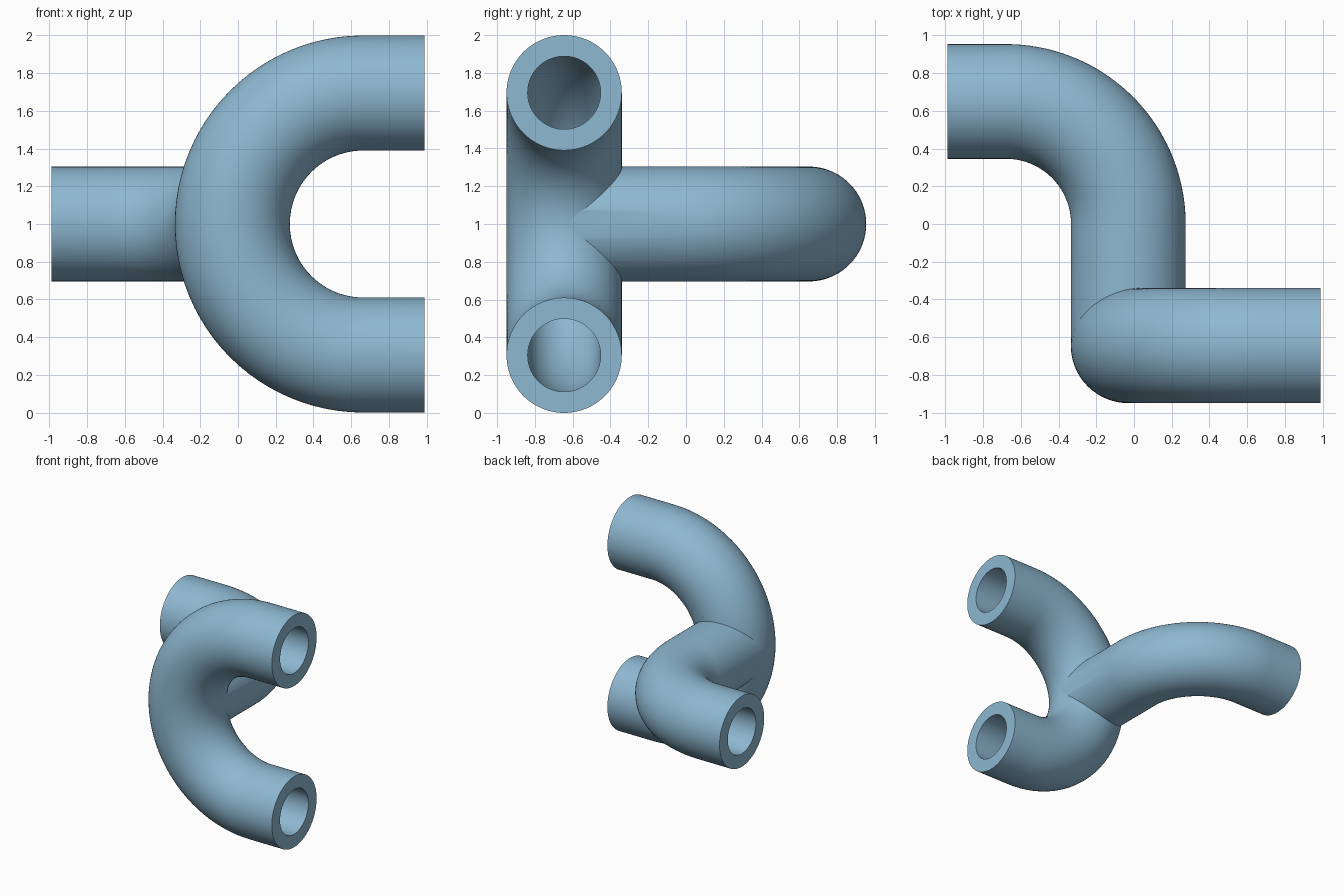
import bpy, bmesh, math
from mathutils import Vector

if "Cube" in bpy.data.objects:
    bpy.data.objects.remove(bpy.data.objects["Cube"])

OUTER, BORE = 0.305, 0.193
SIDES, ARC_STEPS = 96, 48

blue = bpy.data.materials.new("pale_blue")
blue.diffuse_color = (0.27, 0.48, 0.64, 1)
blue.use_nodes = True
blue.node_tree.nodes["Principled BSDF"].inputs["Base Color"].default_value = blue.diffuse_color


def arc(center, radius, start, end):
    """Points of an arc in a flat plane, angles in degrees."""
    pts = []
    for i in range(ARC_STEPS + 1):
        a = math.radians(start + (end - start) * i / ARC_STEPS)
        pts.append((center[0] + radius * math.cos(a), center[1] + radius * math.sin(a)))
    return pts


def sweep(name, path, normal, radius):
    """Closed round bar along a planar path; normal is the plane's normal."""
    bm = bmesh.new()
    rings = []
    for i, p in enumerate(path):
        t = (path[min(i + 1, len(path) - 1)] - path[max(i - 1, 0)]).normalized()
        side = normal.cross(t).normalized()
        rings.append([bm.verts.new(p + radius * (math.cos(a) * side + math.sin(a) * normal))
                      for a in (2 * math.pi * k / SIDES for k in range(SIDES))])
    for r0, r1 in zip(rings, rings[1:]):
        for k in range(SIDES):
            j = (k + 1) % SIDES
            bm.faces.new((r0[k], r0[j], r1[j], r1[k]))
    bm.faces.new(rings[0])
    bm.faces.new(rings[-1])
    bmesh.ops.recalc_face_normals(bm, faces=bm.faces)
    mesh = bpy.data.meshes.new(name)
    bm.to_mesh(mesh)
    bm.free()
    mesh.materials.append(blue)
    obj = bpy.data.objects.new(name, mesh)
    bpy.context.collection.objects.link(obj)
    return obj


def u_bend_path(end_x):
    flat = [(end_x, 1.695)] + arc((0.665, 1.0), 0.695, 90, 270) + [(end_x, 0.305)]
    return [Vector((x, -0.645, z)) for x, z in flat]


def branch_path(end_x):
    flat = [(end_x, 0.65)] + arc((-0.68, 0.0), 0.65, 90, 0) + [(-0.03, -0.645)]
    return [Vector((x, y, 1.0)) for x, y in flat]


def boolean(target, tool, operation):
    mod = target.modifiers.new(operation.lower(), 'BOOLEAN')
    mod.operation, mod.solver, mod.object = operation, 'EXACT', tool
    bpy.context.view_layer.objects.active = target
    bpy.ops.object.modifier_apply(modifier=mod.name)
    bpy.data.objects.remove(tool, do_unlink=True)


Y, Z = Vector((0, 1, 0)), Vector((0, 0, 1))

# Outer body: upright U bend with a curved branch behind it
pipe = sweep("branched_pipe", u_bend_path(0.988), Y, OUTER)
boolean(pipe, sweep("branch", branch_path(-0.988), Z, OUTER - 0.001), 'UNION')

# Bores, running out past the open ends
boolean(pipe, sweep("u_bend_bore", u_bend_path(1.1), Y, BORE), 'DIFFERENCE')
boolean(pipe, sweep("branch_bore", branch_path(-1.1), Z, BORE - 0.001), 'DIFFERENCE')

# Smooth walls, crisp rims and joint
bpy.ops.object.select_all(action='DESELECT')
pipe.select_set(True)
bpy.context.view_layer.objects.active = pipe
bpy.ops.object.shade_smooth_by_angle(angle=math.radians(30))
